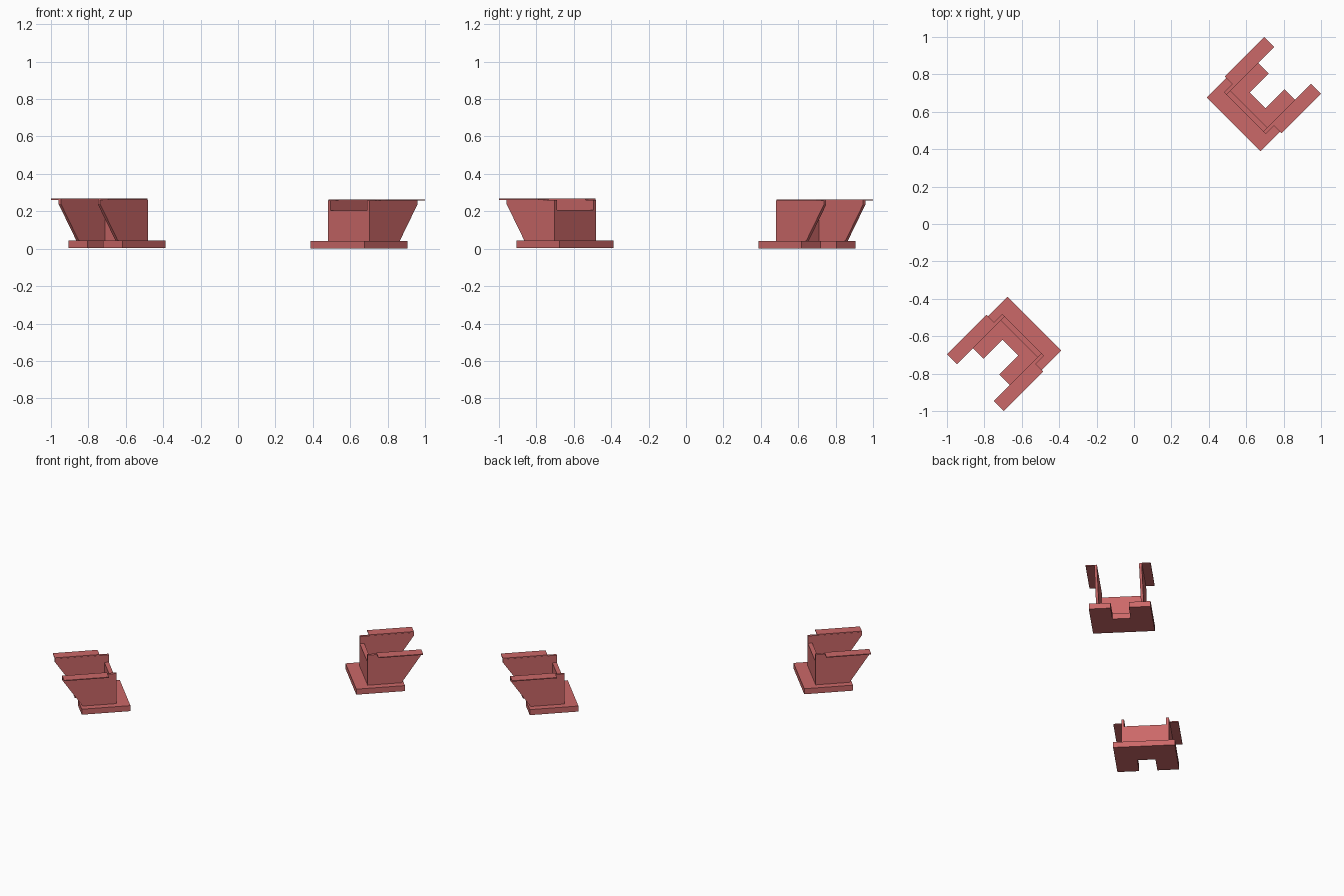
import bpy, bmesh
from math import radians
from mathutils import Matrix

if "Cube" in bpy.data.objects:
    bpy.data.objects.remove(bpy.data.objects["Cube"])

mat = bpy.data.materials.new("red_paint")
mat.diffuse_color = (0.60, 0.14, 0.14, 1)
mat.use_nodes = True
mat.node_tree.nodes["Principled BSDF"].inputs["Base Color"].default_value = mat.diffuse_color


def prism(name, outline, lo, hi, axis, placement):
    """Extrude a 2D outline from lo to hi along 'y' (outline is x,z) or 'z' (outline is x,y)."""
    def point(a, b, c):
        return (a, c, b) if axis == "y" else (a, b, c)
    bm = bmesh.new()
    low = [bm.verts.new(point(a, b, lo)) for a, b in outline]
    high = [bm.verts.new(point(a, b, hi)) for a, b in outline]
    bm.faces.new(low)
    bm.faces.new(high)
    for i in range(len(outline)):
        j = (i + 1) % len(outline)
        bm.faces.new((low[i], low[j], high[j], high[i]))
    bmesh.ops.recalc_face_normals(bm, faces=bm.faces)
    bm.transform(placement)
    mesh = bpy.data.meshes.new(name)
    bm.to_mesh(mesh)
    bm.free()
    mesh.materials.append(mat)
    obj = bpy.data.objects.new(name, mesh)
    bpy.context.collection.objects.link(obj)


def rect(x0, x1, y0, y1):
    return [(x0, y0), (x1, y0), (x1, y1), (x0, y1)]


# Local x points outward along the diagonal, local y runs across the bracket
BASE_TOP, WALL_TOP = 0.04, 0.258
foot = [(0.754, -0.204), (1.079, -0.204), (1.079, -0.06), (0.935, -0.06),
        (0.935, 0.06), (1.079, 0.06), (1.079, 0.204), (0.754, 0.204)]
cheek = [(0.838, BASE_TOP), (1.065, BASE_TOP), (1.199, 0.235),
         (1.199, WALL_TOP), (0.838, WALL_TOP)]

for label, angle, lift in (("right", 45, 0), ("left", 225, 0.003)):
    place = Matrix.Translation((0, 0, lift)) @ Matrix.Rotation(radians(angle), 4, "Z")
    # Notched foot plate
    prism(f"{label}_foot_plate", foot, 0, BASE_TOP, "z", place)
    # Lower wall joining the two cheeks
    prism(f"{label}_back_wall", rect(0.838, 0.868, -0.141, 0.141), BASE_TOP, 0.205, "z", place)
    # Sloped cheeks with thin outward flanges
    for side in (-1, 1):
        prism(f"{label}_cheek", cheek, side * 0.139, side * 0.157, "y", place)
        prism(f"{label}_flange", rect(0.9, 1.199, side * 0.141, side * 0.215),
              WALL_TOP, 0.264, "z", place)
